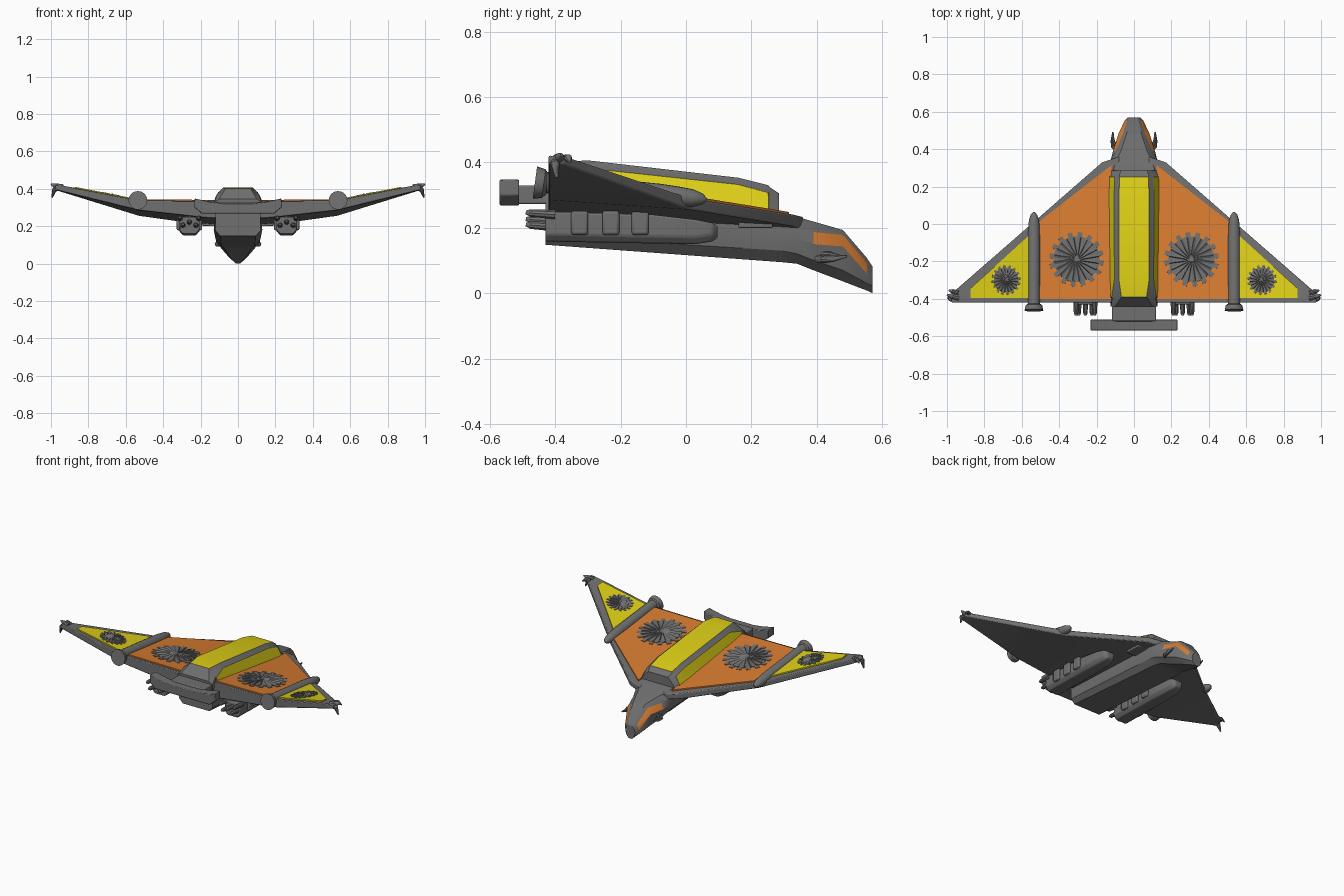
import bpy, bmesh, math
from mathutils import Vector, Matrix

if "Cube" in bpy.data.objects:
    bpy.data.objects.remove(bpy.data.objects["Cube"])


def material(name, rgb):
    m = bpy.data.materials.new(name)
    m.diffuse_color = (*rgb, 1)
    m.use_nodes = True
    m.node_tree.nodes["Principled BSDF"].inputs["Base Color"].default_value = m.diffuse_color
    return m


GREY = material("hull grey", (0.16, 0.16, 0.16))
YELLOW = material("yellow", (0.72, 0.62, 0.008))
ORANGE = material("orange", (0.68, 0.2, 0.03))


def finish(bm, name, mats=(GREY,), mirror=False, bevel=0, angle=30):
    bmesh.ops.recalc_face_normals(bm, faces=bm.faces)
    me = bpy.data.meshes.new(name)
    bm.to_mesh(me)
    bm.free()
    for m in mats:
        me.materials.append(m)
    ob = bpy.data.objects.new(name, me)
    bpy.context.collection.objects.link(ob)
    bpy.ops.object.select_all(action='DESELECT')
    ob.select_set(True)
    bpy.context.view_layer.objects.active = ob
    bpy.ops.object.shade_smooth_by_angle(angle=math.radians(angle))
    if bevel:
        b = ob.modifiers.new("bevel", 'BEVEL')
        b.width, b.segments, b.limit_method = bevel, 2, 'ANGLE'
    if mirror:
        ob.modifiers.new("mirror", 'MIRROR')
    return ob


def loft(rings, bm=None):
    """Skin closed rings of points; returns bmesh and faces by (ring, side)."""
    bm = bm or bmesh.new()
    vs = [[bm.verts.new(p) for p in r] for r in rings]
    n, grid = len(vs[0]), {}
    for i in range(len(vs) - 1):
        for j in range(n):
            k = (j + 1) % n
            grid[i, j] = bm.faces.new((vs[i][j], vs[i][k], vs[i + 1][k], vs[i + 1][j]))
    bm.faces.new(vs[0])
    bm.faces.new(vs[-1])
    return bm, grid


def section(y, half):
    """Symmetric ring at y from right half points (top to bottom)."""
    return [(x, y, z) for x, z in half] + [(-x, y, z) for x, z in reversed(half)]


def rod(points, radii, bm=None, n=16):
    pts = [Vector(p) for p in points]
    q = (pts[-1] - pts[0]).to_track_quat('Z', 'Y')
    rings = [[p + q @ Vector((r * math.cos(a), r * math.sin(a), 0))
              for a in (2 * math.pi * k / n for k in range(n))] for p, r in zip(pts, radii)]
    return loft(rings, bm)[0]


def box(bm, x0, x1, y0, y1, z0, z1):
    m = Matrix.Translation(((x0 + x1) / 2, (y0 + y1) / 2, (z0 + z1) / 2))
    bmesh.ops.create_cube(bm, size=1, matrix=m @ Matrix.Diagonal((x1 - x0, y1 - y0, z1 - z0, 1)))


# fuselage with side windows in the nose
sec = [
    (-0.43, [(.11, .335), (.12, .29), (.12, .24), (.12, .175), (.095, .148)]),
    (0.29, [(.11, .247), (.125, .225), (.13, .18), (.12, .13), (.09, .095)]),
    (0.34, [(.095, .233), (.12, .205), (.125, .165), (.115, .12), (.08, .09)]),
    (0.39, [(.07, .219), (.098, .187), (.112, .15), (.105, .1), (.065, .07)]),
    (0.48, [(.04, .193), (.06, .178), (.084, .143), (.08, .07), (.045, .036)]),
    (0.553, [(.024, .108), (.036, .093), (.05, .06), (.045, .03), (.02, .008)]),
    (0.57, [(.015, .082), (.024, .075), (.034, .05), (.03, .022), (.012, .0)])]
bm, grid = loft([section(y, h) for y, h in sec])
for i in (3, 4):
    for j in (1, 7):
        grid[i, j].material_index = 1
finish(bm, "fuselage", (GREY, ORANGE), angle=25)

# wings: x, front y, front top, front bottom, rear top, rear bottom
TE = -0.42
STN = [(.08, .36, .233, .195, .335, .24), (.17, .33, .240, .205, .335, .245),
       (.53, .016, .290, .255, .338, .285), (.95, -.35, .412, .385, .42, .388),
       (.975, -.375, .417, .395, .421, .395)]


def wing_top(x, y):
    for a, b in zip(STN, STN[1:]):
        if x <= b[0] or b is STN[-1]:
            t = (x - a[0]) / (b[0] - a[0])
            ly, lz, tz = (a[k] + (b[k] - a[k]) * t for k in (1, 2, 4))
            return tz + (lz - tz) * (y - TE) / (ly - TE)


bm, _ = loft([[(x, ly, lt), (x, ly, lb), (x, TE, tb), (x, TE, tt)]
              for x, ly, lt, lb, tt, tb in STN])
finish(bm, "wing", mirror=True, bevel=0.005)


# coloured wing panels
def panel(name, x0, y0, x1, y1, ybase, mat):
    rings = []
    for k in range(7):
        x = x0 + (x1 - x0) * k / 6
        y = y0 + (y1 - y0) * k / 6
        rings.append([(x, y, wing_top(x, y) + .008), (x, y, wing_top(x, y) - .006),
                      (x, ybase, wing_top(x, ybase) - .006), (x, ybase, wing_top(x, ybase) + .008)])
    finish(loft(rings)[0], name, (mat,), mirror=True)


panel("inner_wing_panel", .12, .315, .505, .015, -.40, ORANGE)
panel("outer_wing_panel", .56, -.06, .875, -.345, -.395, YELLOW)


# toothed fan vents set in the panels
def fan(name, x, y, r, teeth):
    e = .01
    n = Vector(((wing_top(x - e, y) - wing_top(x + e, y)) / (2 * e),
                (wing_top(x, y - e) - wing_top(x, y + e)) / (2 * e), 1)).normalized()
    M = Matrix.Translation((x, y, wing_top(x, y))) @ n.to_track_quat('Z', 'Y').to_matrix().to_4x4()
    outline = []
    for k in range(teeth):
        for f, rr in ((-.27, .84), (-.22, 1), (.22, 1), (.27, .84)):
            a = 2 * math.pi * (k + f) / teeth
            outline.append((r * rr * math.cos(a), r * rr * math.sin(a)))
    bm, _ = loft([[M @ Vector((px, py, z)) for px, py in outline] for z in (-.005, .011)])
    for k in range(teeth + 4):
        blade = M @ Matrix.Rotation(2 * math.pi * k / (teeth + 4), 4, 'Z') \
            @ Matrix.Translation((r * .45, 0, .011)) @ Matrix.Rotation(.5, 4, 'X') \
            @ Matrix.Diagonal((r * .72, r * .09, .006, 1))
        bmesh.ops.create_cube(bm, size=1, matrix=blade)
    rod([M @ Vector((0, 0, .008)), M @ Vector((0, 0, .016))], [r * .14, r * .1], bm)
    finish(bm, name, mirror=True)


fan("inner_fan", .307, -.19, .147, 16)
fan("outer_fan", .685, -.30, .08, 16)

# canopy: grey frame with inset yellow top and sides
sec = [(-.44, [(.10, .345), (.125, .33), (.125, .30)]),
       (-.395, [(.07, .397), (.115, .36), (.13, .31)]),
       (-.30, [(.085, .402), (.10, .385), (.135, .30)]),
       (.16, [(.085, .349), (.10, .335), (.135, .255)]),
       (.255, [(.08, .325), (.10, .308), (.135, .24)]),
       (.285, [(.07, .305), (.09, .285), (.13, .235)])]
bm, grid = loft([section(y, h) for y, h in sec])
bmesh.ops.recalc_face_normals(bm, faces=bm.faces)
for j, rows in ((5, (1, 2, 3)), (1, (1, 2, 3)), (3, (1, 2, 3))):
    group = [grid[i, j] for i in rows]
    bmesh.ops.inset_region(bm, faces=group, thickness=.005, depth=.004)
    for f in group:
        # the underside stays grey
        f.material_index = 0 if f.normal.z < -.5 else 1
finish(bm, "canopy", (GREY, YELLOW), angle=25)

# tail stem and upswept crossbar
bm = bmesh.new()
box(bm, -.118, .118, -.52, -.41, .272, .33)
finish(bm, "tail_stem", bevel=.006)
half = [(.08, .322), (.15, .33), (.232, .348), (.232, .30), (.195, .268)]
bm, _ = loft([section(y, half) for y in (-.57, -.51)])
finish(bm, "tail_crossbar", bevel=.004)

# wing nacelles with nozzles
ys = [-.43, -.08, -.03, .02, .05, .064]
bm = rod([(.535, y, .286 - .107 * (y - .064)) for y in ys],
         [.032, .033, .031, .027, .017, .004], n=20)
rod([(.535, -.425, .333), (.535, -.435, .335), (.535, -.462, .338)], [.032, .044, .05], bm, 20)
finish(bm, "wing_nacelle", mirror=True)

# weapon pods under the wings
sec = [(-.43, .055, .158, .25), (-.1, .055, .152, .24), (.03, .05, .15, .225),
       (.08, .04, .158, .215), (.097, .025, .17, .205)]
bm, _ = loft([[(.26 - w, y, zt), (.26 + w, y, zt), (.26 + w, y, zb + .022),
               (.26 + w * .65, y, zb), (.26 - w * .65, y, zb), (.26 - w, y, zb + .022)]
              for y, w, zb, zt in sec])
finish(bm, "under_wing_pod", mirror=True, bevel=.006)
bm = bmesh.new()
for y in (-.325, -.23, -.14):
    box(bm, .192, .328, y - .026, y + .026, .178, .252)
finish(bm, "pod_rib", mirror=True, bevel=.008)
bm = bmesh.new()
for x, z in ((.21, .245), (.31, .245), (.225, .208), (.295, .208), (.26, .225)):
    rod([(x, -.40, z - .005), (x, -.475, z), (x, -.49, z + .002)], [.015, .012, .006], bm, 10)
finish(bm, "pod_prong", mirror=True)

# intakes below the wing roots
bm = bmesh.new()
box(bm, .10, .19, .16, .265, .20, .24)
finish(bm, "intake", mirror=True, bevel=.004)

# hooked wing tips
bm = rod([(.94, -.395, .405), (.975, -.385, .416), (1.0, -.38, .423)], [.02, .014, .004], n=10)
rod([(.945, -.40, .405), (.982, -.40, .395), (.995, -.395, .352)], [.018, .014, .004], bm, 10)
rod([(.94, -.37, .41), (.97, -.36, .413), (.99, -.355, .40)], [.014, .012, .004], bm, 10)
finish(bm, "wing_tip_claw", mirror=True)

# small claws beside the nose
bm = rod([(.09, .395, .105), (.112, .415, .103), (.115, .45, .105), (.113, .492, .113)],
         [.014, .012, .010, .004], n=10)
rod([(.09, .41, .118), (.11, .44, .118), (.112, .475, .112)], [.01, .009, .004], bm, 8)
finish(bm, "nose_claw", mirror=True)
